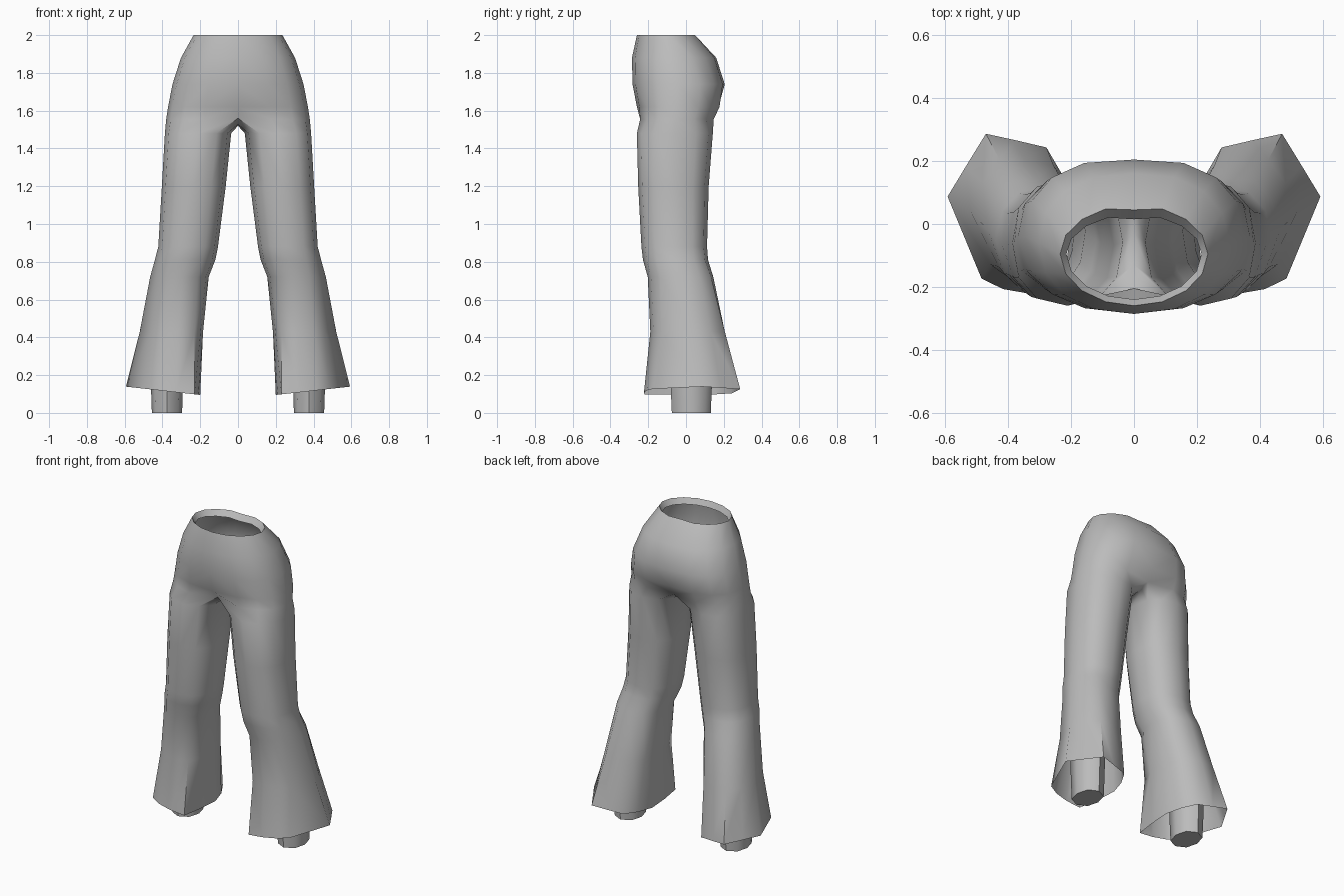
import bpy, bmesh, math

if "Cube" in bpy.data.objects:
    bpy.data.objects.remove(bpy.data.objects["Cube"])

grey = bpy.data.materials.new("grey_cloth")
grey.diffuse_color = (0.5, 0.5, 0.5, 1)
grey.use_nodes = True
grey.node_tree.nodes["Principled BSDF"].inputs["Base Color"].default_value = grey.diffuse_color


def spow(v, e):
    return math.copysign(abs(v) ** e, v)


def bridge(bm, a, b, closed):
    n = len(a)
    for i in range(n if closed else n - 1):
        j = (i + 1) % n
        bm.faces.new((a[i], a[j], b[j], b[i]))


def finish(name, bm, angle):
    bmesh.ops.recalc_face_normals(bm, faces=bm.faces)
    me = bpy.data.meshes.new(name)
    bm.to_mesh(me)
    bm.free()
    ob = bpy.data.objects.new(name, me)
    bpy.context.collection.objects.link(ob)
    me.materials.append(grey)
    m = ob.modifiers.new("mirror", 'MIRROR')
    m.use_clip = True
    m.merge_threshold = 0.0005
    bpy.context.view_layer.objects.active = ob
    ob.select_set(True)
    bpy.ops.object.shade_smooth_by_angle(angle=math.radians(angle))
    ob.select_set(False)
    return ob


# Hips: half rings from front centre round the side to back centre
def hip_ring(z, w, yf, ys, yb, e, dent=0.0):
    pts = []
    for i in range(9):
        a = math.radians(-90 + 22.5 * i)
        c, s = spow(math.cos(a), e), spow(math.sin(a), e)
        x = 0 if i in (0, 8) else w * c
        y = ys + s * ((yb - ys) if s > 0 else (ys - yf))
        pts.append((x, y - (dent if i == 8 else 0), z))
    return pts


hips = [
    hip_ring(1.965, 0.215, -0.240, -0.095, 0.030, 1.0, 0.015),   # inner lip
    hip_ring(2.00, 0.235, -0.260, -0.095, 0.060, 1.0, 0.015),
    hip_ring(1.88, 0.302, -0.286, -0.060, 0.165, 0.9, 0.005),
    hip_ring(1.74, 0.347, -0.283, -0.040, 0.210, 0.82, 0.005),
    hip_ring(1.62, 0.370, -0.260, -0.045, 0.192, 0.8, 0.02),
]

# Crotch ring: outer arc plus a short strip under the centre line
crotch = hip_ring(1.555, 0.38, -0.255, -0.055, 0.16, 0.8)
crotch[0] = (0, -0.205, 1.56)
crotch[8] = (0, 0.125, 1.55)
crotch += [(0, 0.07, 1.525), (0, -0.03, 1.52), (0, -0.13, 1.528)]

# Legs: z, inner x, outer x, front y, back y, blend towards the hem outline
legs = [
    (1.48, 0.036, 0.387, -0.260, 0.142, 0),
    (1.20, 0.065, 0.403, -0.253, 0.120, 0),
    (0.88, 0.106, 0.422, -0.236, 0.112, 0.05),
    (0.81, 0.120, 0.440, -0.228, 0.118, 0.1),
    (0.72, 0.155, 0.465, -0.203, 0.148, 0.25),
    (0.43, 0.185, 0.520, -0.190, 0.215, 0.6),
    (0.095, 0.200, 0.593, -0.225, 0.287, 1),
]
hem = [(-.85, -.98), (-.35, -.99), (.1, -.93), (.45, -.8), (1, .22), (.7, .6),
       (.38, 1), (-.1, .92), (-.6, .83), (-.85, .5), (-1, .1), (-.95, -.45)]


def leg_ring(z, xi, xo, yf, yb, t):
    pts = []
    for i, (hu, hv) in enumerate(hem):
        a = math.radians(-120 + 30 * i)
        u = spow(math.cos(a), 0.85) * (1 - t) + hu * t
        v = spow(math.sin(a), 0.85) * (1 - t) + hv * t
        lift = 0.022 * (1 + u) if t == 1 else 0
        pts.append(((xi + xo) / 2 + u * (xo - xi) / 2,
                    (yf + yb) / 2 + v * (yb - yf) / 2, z + lift))
    return pts


bm = bmesh.new()
rings = [[bm.verts.new(p) for p in r] for r in hips]
seat = [bm.verts.new(p) for p in crotch]
for a, b in zip(rings, rings[1:] + [seat[:9]]):
    bridge(bm, a, b, False)
tubes = [seat] + [[bm.verts.new(p) for p in leg_ring(*r)] for r in legs]
for a, b in zip(tubes, tubes[1:]):
    bridge(bm, a, b, True)
finish("flared_trousers", bm, 60)

# Ankles: short six-sided stubs inside the hems, closed underneath
bm = bmesh.new()
ank = []
for z, k in ((0.0, 1.0), (0.12, 1.05), (0.40, 1.12)):
    ank.append([bm.verts.new((0.376 + 0.08 * k * spow(math.cos(a), 0.8),
                              0.028 + 0.103 * k * math.sin(a), z))
                for a in (math.radians(30 + 45 * i - 30) for i in range(8))])
for a, b in zip(ank, ank[1:]):
    bridge(bm, a, b, True)
bm.faces.new(ank[0])
finish("ankles", bm, 50)
